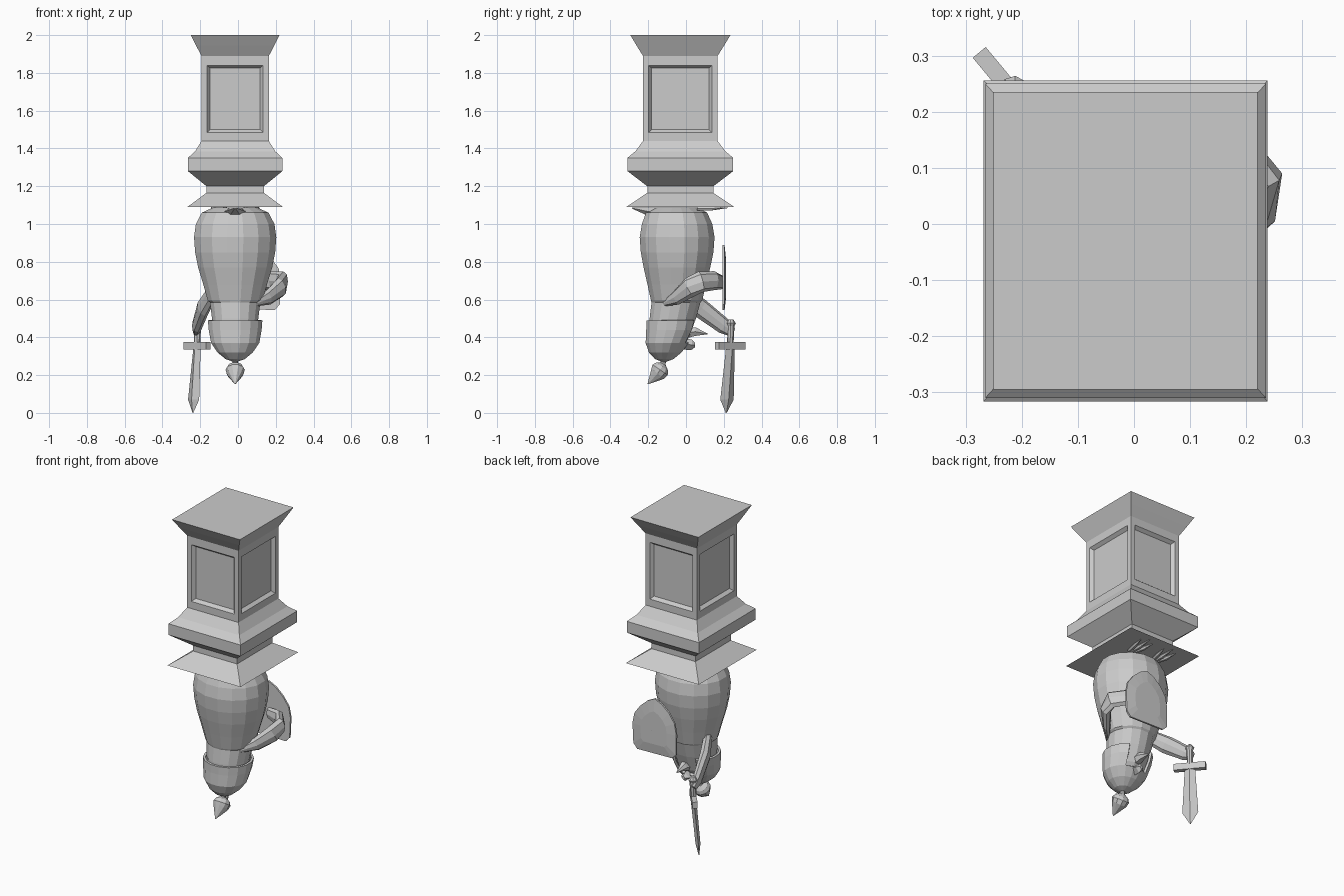
import bpy, bmesh
from math import sin, cos, pi
from mathutils import Vector

if "Cube" in bpy.data.objects:
    bpy.data.objects.remove(bpy.data.objects["Cube"])

CX, CY = -0.015, -0.03


def finish(name, bm):
    bmesh.ops.recalc_face_normals(bm, faces=bm.faces[:])
    me = bpy.data.meshes.new(name)
    bm.to_mesh(me)
    bm.free()
    ob = bpy.data.objects.new(name, me)
    bpy.context.collection.objects.link(ob)
    return ob


def loft(rings, caps=True):
    """Skin a list of equal-length vertex rings."""
    bm = bmesh.new()
    vs = [[bm.verts.new(p) for p in r] for r in rings]
    n = len(vs[0])
    for a, b in zip(vs, vs[1:]):
        for i in range(n):
            j = (i + 1) % n
            bm.faces.new((a[i], a[j], b[j], b[i]))
    if caps:
        bm.faces.new(vs[0])
        bm.faces.new(vs[-1])
    return bm


def oval(z, rx, ry, cy, n=16):
    return [(CX + rx * cos(2 * pi * (i + .5) / n), cy + ry * sin(2 * pi * (i + .5) / n), z)
            for i in range(n)]


def tube(name, stations, n=8, squash=1.0):
    """Round limb through (x, y, z, radius) stations."""
    pts = [Vector(s[:3]) for s in stations]
    rings = []
    for k, p in enumerate(pts):
        t = (pts[min(k + 1, len(pts) - 1)] - pts[max(k - 1, 0)]).normalized()
        side = t.cross(Vector((0, 0, 1)))
        side = side.normalized() if side.length > 1e-3 else Vector((1, 0, 0))
        up = side.cross(t)
        r = stations[k][3]
        rings.append([p + side * r * squash * cos(2 * pi * i / n) + up * r * sin(2 * pi * i / n)
                      for i in range(n)])
    return finish(name, loft(rings))


# Pedestal: rectangular moulding profile (z, half x, half y)
prof = [(2, .235, .265), (1.945, .207, .232), (1.889, .178, .197), (1.87, .178, .197),
        (1.455, .178, .197), (1.44, .178, .197), (1.385, .212, .238), (1.35, .25, .28),
        (1.28, .25, .28), (1.20, .152, .175), (1.165, .152, .175), (1.09, .253, .286)]
bm = loft([[(CX + sx * hx, CY + sy * hy, z) for sx, sy in ((-1, -1), (1, -1), (1, 1), (-1, 1))]
           for z, hx, hy in prof])
bmesh.ops.recalc_face_normals(bm, faces=bm.faces[:])
panels = [f for f in bm.faces if 1.6 < f.calc_center_median().z < 1.75]
bmesh.ops.inset_individual(bm, faces=panels, thickness=.042)
bmesh.ops.inset_individual(bm, faces=panels, thickness=.022, depth=-.02)
finish("pedestal", bm)

# Body and head, hanging upside down
body = [(1.087, .12, .11, -.05), (1.06, .18, .165, -.05), (1.0, .212, .19, -.047),
        (.93, .222, .202, -.047), (.85, .216, .196, -.047), (.77, .2, .18, -.048),
        (.68, .172, .158, -.049), (.595, .148, .138, -.05), (.585, .136, .132, -.053),
        (.5, .125, .125, -.07), (.4, .115, .108, -.09), (.33, .08, .075, -.105)]
finish("body", loft([oval(*r) for r in body]))

# Helmet shell, open at the face (+y)
helm = [(.49, .147, .14, -.073), (.44, .143, .133, -.08), (.37, .13, .116, -.1),
        (.32, .095, .088, -.11), (.285, .052, .05, -.115), (.272, .015, .015, -.116)]
bm = loft([oval(*r) for r in helm], caps=False)
bm.faces.new([v for v in bm.verts if v.co.z < .28])
face = [f for f in bm.faces if f.calc_center_median().z > .38
        and f.calc_center_median().y > .02 and abs(f.calc_center_median().x - CX) < .07]
bmesh.ops.delete(bm, geom=face, context='FACES')
ob = finish("helmet", bm)
m = ob.modifiers.new("thickness", 'SOLIDIFY')
m.thickness = .014

# Helmet knob and plume
tube("plume_stalk", [(CX, -.115, .29, .018), (CX, -.122, .265, .014), (CX, -.125, .24, .02)])
tube("plume", [(CX, -.116, .256, .016), (CX, -.125, .245, .04), (CX, -.137, .228, .051),
               (CX, -.15, .208, .045), (CX, -.202, .153, .002)], n=10)

# Beak and visor point
tube("beak", [(CX, .0, .425, .035), (CX, .05, .43, .026), (CX, .115, .418, .002)], n=6)
tube("visor_point", [(CX, -.01, .365, .03), (CX, .03, .36, .028), (CX, .048, .36, .012)], n=4)

# Arms
tube("sword_arm", [(-.13, -.04, .65, .04), (-.185, .075, .555, .052), (-.218, .2, .46, .043),
                   (-.224, .245, .425, .024)], squash=.6)
tube("shield_arm", [(.085, -.125, .575, .012), (.16, -.05, .61, .04), (.225, .02, .665, .055),
                    (.235, .08, .695, .056), (.18, .15, .7, .05), (.08, .195, .69, .035)], squash=.55)

# Shield: flat bottom, rounded top, slight dome to the back
outline = [(-.045, .55), (.195, .545), (.222, .575), (.228, .70), (.215, .765), (.175, .82),
           (.125, .865), (.075, .89), (.025, .868), (-.025, .825), (-.062, .77), (-.075, .70),
           (-.072, .575)]
mid = (.076, .70)


def shield_ring(y, k):
    return [(mid[0] + (x - mid[0]) * k, y, mid[1] + (z - mid[1]) * k) for x, z in outline]


finish("shield", loft([shield_ring(.193, 1), shield_ring(.204, 1), shield_ring(.212, .6)]))

# Sword: parts laid along the diagonal guard direction
U, V = Vector((.64, -.77, 0)), Vector((.77, .64, 0))
HILT = Vector((-.217, .235, 0))


def sword_part(name, rows, shape):
    # rows: z, half width along guard, half thickness, sideways shift
    rings = []
    for z, w, t, s in rows:
        c = HILT + Vector((s, s, z))
        rings.append([c + U * w * a + V * t * b for a, b in shape])
    finish(name, loft(rings))


box = [(-1, -1), (1, -1), (1, 1), (-1, 1)]
diamond = [(-1, 0), (0, -1), (1, 0), (0, 1)]
octagon = [(cos(pi * i / 4), sin(pi * i / 4)) for i in range(8)]
sword_part("sword_guard", [(.335, .092, .015, 0), (.375, .092, .015, 0)], box)
sword_part("sword_blade", [(.345, .03, .016, 0), (.07, .046, .014, -.018),
                           (.0, .003, .002, -.022)], diamond)
sword_part("sword_grip", [(.37, .017, .017, 0), (.46, .019, .019, .003), (.475, .026, .026, .003),
                          (.495, .012, .012, .003)], octagon)

# Feet: three claws each side, flat against the plinth, and a tail point
for side in (-1, 1):
    for k in (-1, 0, 1):
        x = CX + side * .085 + k * .022
        tip = .222 if k == 0 else .195
        tube("claw", [(x - k * .008, .06, 1.083, .012), (x + k * .008, .13, 1.082, .013),
                      (x + k * .02, tip, 1.086, .002)], n=6)
tube("tail", [(CX, -.13, 1.06, .03), (CX, -.2, 1.066, .025), (CX, -.285, 1.084, .003)],
     n=6, squash=2.2)
